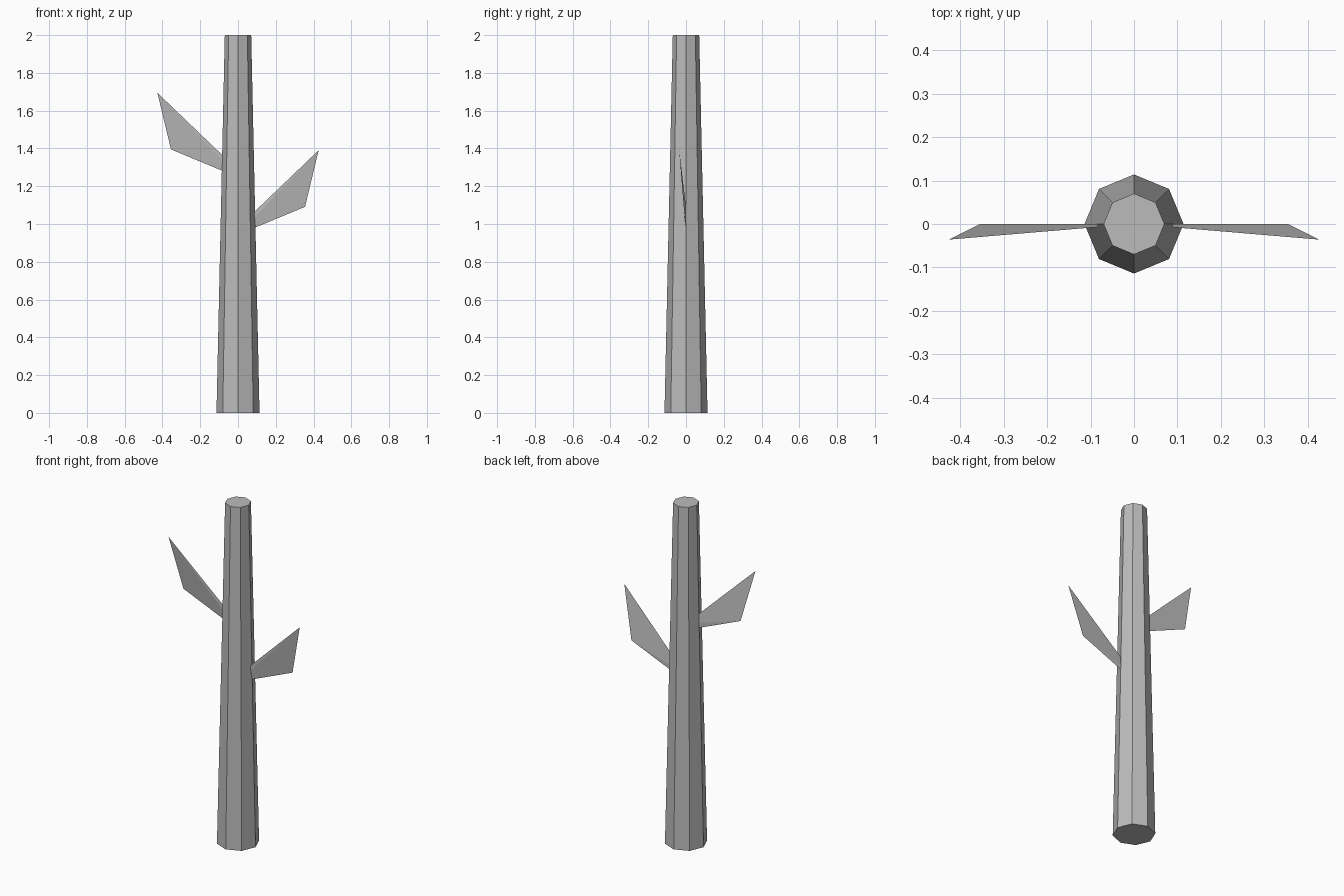
import bpy
from mathutils import Vector

cube = bpy.data.objects.get("Cube")
if cube:
    bpy.data.objects.remove(cube, do_unlink=True)

# Single plain grey
grey = bpy.data.materials.new("plain_grey")
grey.use_nodes = True
colour = (0.5, 0.5, 0.5, 1)
grey.diffuse_color = colour
grey.node_tree.nodes["Principled BSDF"].inputs["Base Color"].default_value = colour

# Tapered eight-sided trunk
bpy.ops.mesh.primitive_cone_add(vertices=8, radius1=0.114, radius2=0.07,
                                depth=2, location=(0, 0, 1))
trunk = bpy.context.object
trunk.name = "trunk"
trunk.data.materials.append(grey)


def add_leaf(name, side, height):
    """Thin folded blade: a root edge inside the trunk, a lower corner and a tip."""
    root_low, root_high = (0, 0, 0), (0, 0, 0.038)
    corner, tip = (0.355, 0, 0.148), (0.427, -0.036, 0.448)
    points = [Vector((side * x, y, z)) for x, y, z in (root_low, root_high, corner, tip)]
    faces = [(0, 2, 3), (1, 3, 2), (0, 3, 1), (0, 1, 2)]
    if side < 0:
        faces = [f[::-1] for f in faces]
    mesh = bpy.data.meshes.new(name)
    mesh.from_pydata(points, [], faces)
    mesh.materials.append(grey)
    leaf = bpy.data.objects.new(name, mesh)
    leaf.location.z = height
    bpy.context.collection.objects.link(leaf)


# One leaf on each side, the right one higher
add_leaf("left_leaf", 1, 0.943)
add_leaf("right_leaf", -1, 1.247)
